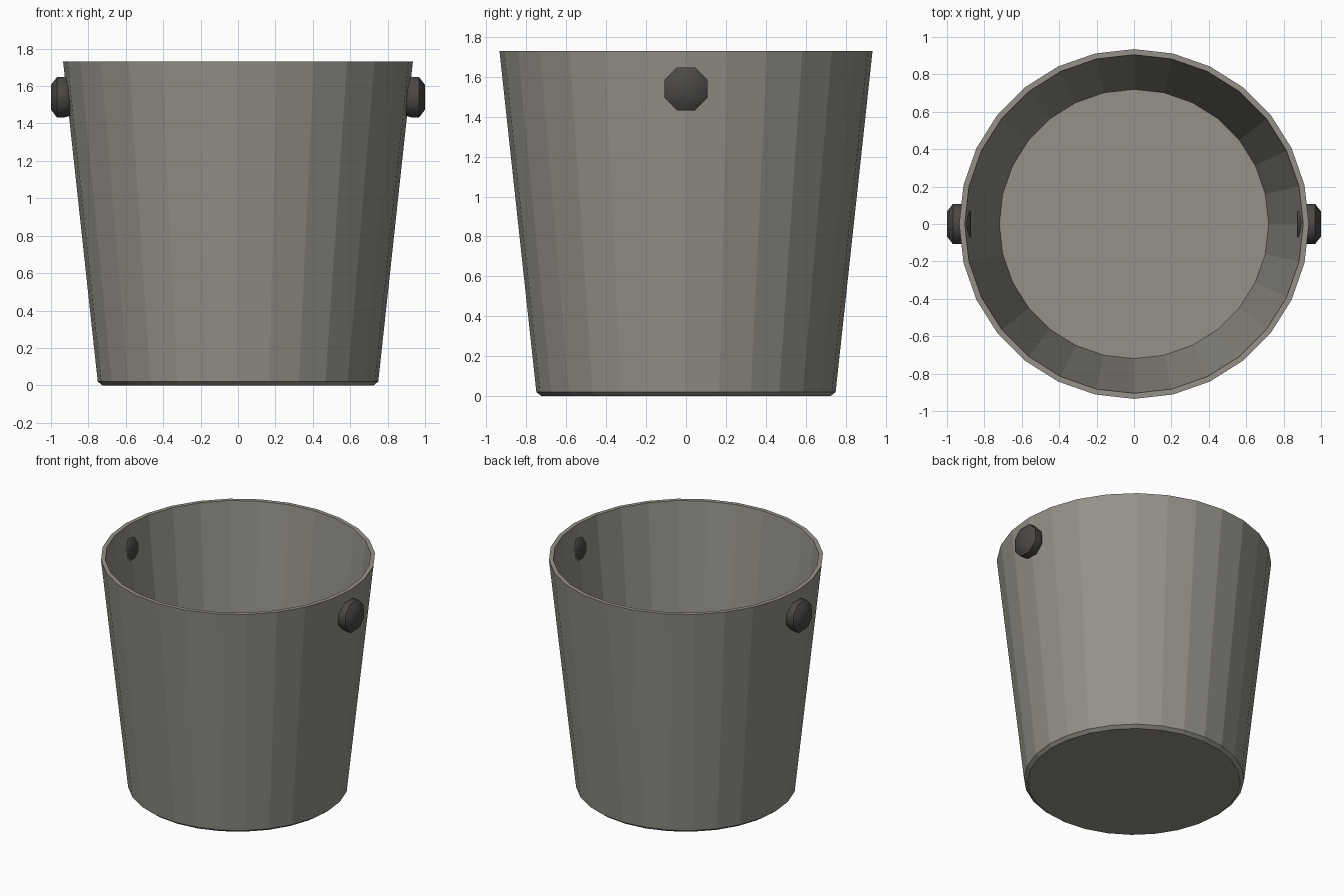
import bpy, bmesh, math
from mathutils import Matrix

if "Cube" in bpy.data.objects:
    bpy.data.objects.remove(bpy.data.objects["Cube"])


def material(name, rgb):
    m = bpy.data.materials.new(name)
    m.diffuse_color = (*rgb, 1)
    m.use_nodes = True
    m.node_tree.nodes["Principled BSDF"].inputs["Base Color"].default_value = m.diffuse_color
    return m


def lathe(name, profile, sides, mat, offset=0.0, matrix=Matrix()):
    """Revolve (radius, height) points around z, capping both ends."""
    bm = bmesh.new()
    rings = []
    for r, z in profile:
        angles = [offset + 2 * math.pi * i / sides for i in range(sides)]
        rings.append([bm.verts.new(matrix @ Matrix.Translation(
            (r * math.cos(a), r * math.sin(a), z)).translation) for a in angles])
    for a, b in zip(rings, rings[1:]):
        for i in range(sides):
            j = (i + 1) % sides
            bm.faces.new((a[i], a[j], b[j], b[i]))
    bm.faces.new(rings[0][::-1])
    bm.faces.new(rings[-1])
    bmesh.ops.recalc_face_normals(bm, faces=bm.faces)
    mesh = bpy.data.meshes.new(name)
    bm.to_mesh(mesh)
    bm.free()
    mesh.materials.append(mat)
    ob = bpy.data.objects.new(name, mesh)
    bpy.context.collection.objects.link(ob)
    return ob


metal = material("metal", (0.30, 0.285, 0.25))
dark = material("dark_metal", (0.07, 0.065, 0.06))

# Bucket: chamfered base, tapered outer wall, flat rim, inner wall, floor
lathe("bucket", [(0.725, 0), (0.75, 0.02), (0.935, 1.73),
                 (0.905, 1.73), (0.72, 0.03)], 28, metal)

# Rounded octagonal knobs passing through the wall on both sides
knob_profile = [(0.07, 0.872), (0.108, 0.90), (0.117, 0.93),
                (0.117, 0.968), (0.072, 1.0)]
for label, s in (("right", 1), ("left", -1)):
    turn = Matrix.Translation((0, 0, 1.54)) @ Matrix.Rotation(s * math.pi / 2, 4, 'Y')
    knob = lathe(label + "_knob", knob_profile, 8, dark, math.pi / 8, turn)
    bpy.ops.object.select_all(action='DESELECT')
    knob.select_set(True)
    bpy.context.view_layer.objects.active = knob
    bpy.ops.object.shade_smooth_by_angle(angle=math.radians(50))
